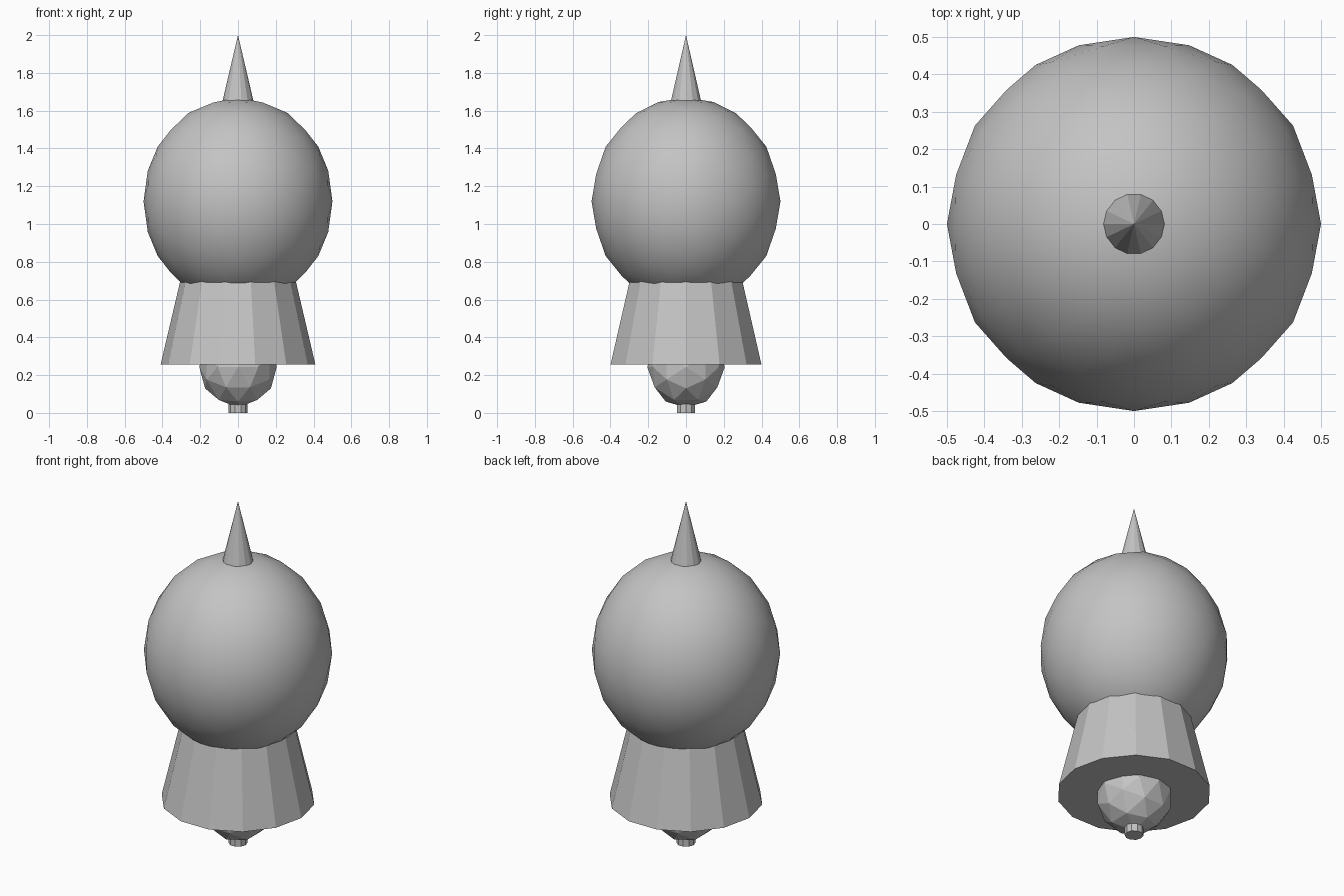
import bpy, bmesh, math
from mathutils import Matrix

cube = bpy.data.objects.get("Cube")
if cube:
    bpy.data.objects.remove(cube, do_unlink=True)

grey = bpy.data.materials.new("plain grey")
grey.use_nodes = True
colour = (0.55, 0.55, 0.55, 1.0)
grey.diffuse_color = colour
grey.node_tree.nodes["Principled BSDF"].inputs["Base Color"].default_value = colour


def finish(name, bm, smooth=False):
    mesh = bpy.data.meshes.new(name)
    for face in bm.faces:
        face.smooth = smooth
    bm.to_mesh(mesh)
    bm.free()
    mesh.materials.append(grey)
    obj = bpy.data.objects.new(name, mesh)
    bpy.context.collection.objects.link(obj)
    return obj


def ball(name, subdivisions, radius, height, z, smooth):
    """Icosphere resting on an edge, stretched to its half height."""
    bm = bmesh.new()
    bmesh.ops.create_icosphere(bm, subdivisions=subdivisions, radius=1)
    turn = Matrix.Rotation(math.atan((1 + math.sqrt(5)) / 2), 4, 'Y')
    place = Matrix.Translation((0, 0, z)) @ Matrix.Diagonal((radius, radius, height, 1))
    bm.transform(place @ turn)
    return finish(name, bm, smooth)


def cone(name, sides, r_bottom, r_top, z0, z1):
    """Faceted cone or cylinder with a corner on the x axis."""
    bm = bmesh.new()
    bmesh.ops.create_cone(bm, cap_ends=True, segments=sides,
                          radius1=r_bottom, radius2=r_top, depth=z1 - z0)
    bmesh.ops.remove_doubles(bm, verts=bm.verts, dist=1e-5)
    bm.transform(Matrix.Translation((0, 0, (z0 + z1) / 2)) @ Matrix.Rotation(math.pi / 2, 4, 'Z'))
    return finish(name, bm)


# Long cone forms both the flared skirt and the spike above the ball
cone("skirt_and_spike", 14, 0.41, 0.0, 0.255, 2.0)
# Large smooth ball around the middle
ball("main_ball", 3, 0.5, 0.55, 1.12, True)
# Faceted bulb under the skirt and its small end stub
ball("lower_bulb", 2, 0.205, 0.215, 0.243, False)
cone("end_stub", 10, 0.05, 0.05, 0.0, 0.08)
